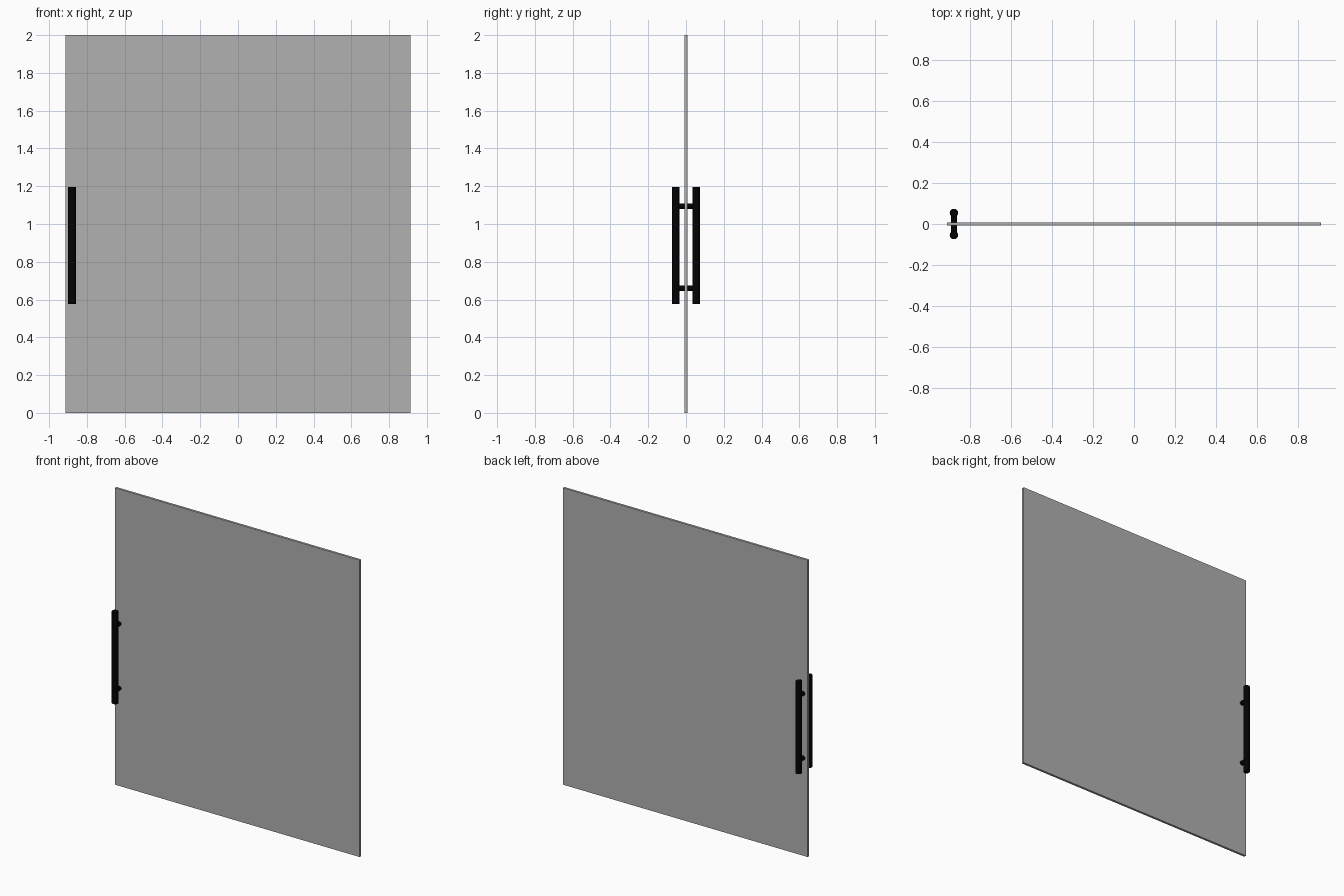
import bpy
from math import radians

if "Cube" in bpy.data.objects:
    bpy.data.objects.remove(bpy.data.objects["Cube"])

HX = -0.879          # handle position across the panel
BAR_Y = 0.054        # bar offset from the panel centre
Z0, Z1 = 0.577, 1.196


def material(name, value):
    mat = bpy.data.materials.new(name)
    mat.diffuse_color = (value, value, value, 1)
    mat.use_nodes = True
    mat.node_tree.nodes["Principled BSDF"].inputs["Base Color"].default_value = mat.diffuse_color
    return mat


black = material("black_metal", 0.001)
grey = material("dark_grey_panel", 0.44)


def rod(name, radius, length, loc, rot=(0, 0, 0)):
    bpy.ops.mesh.primitive_cylinder_add(vertices=32, radius=radius, depth=length,
                                        location=loc, rotation=rot)
    ob = bpy.context.object
    ob.name = name
    ob.data.materials.append(black)
    bpy.ops.object.shade_smooth_by_angle()
    return ob


# Flat door panel
bpy.ops.mesh.primitive_cube_add(size=1, location=(0, 0, 1))
panel = bpy.context.object
panel.name = "door_panel"
panel.scale = (1.826, 0.016, 2)
bpy.ops.object.transform_apply(location=False, rotation=False, scale=True)
panel.data.materials.append(grey)

# Pull bars on both faces
for side, sign in (("front", -1), ("back", 1)):
    rod(f"{side}_pull_bar", 0.0205, Z1 - Z0, (HX, sign * BAR_Y, (Z0 + Z1) / 2))

# Standoff posts passing through the panel
for level, z in (("lower", 0.66), ("upper", 1.095)):
    rod(f"{level}_handle_post", 0.0145, 2 * BAR_Y, (HX, 0, z), (radians(90), 0, 0))
